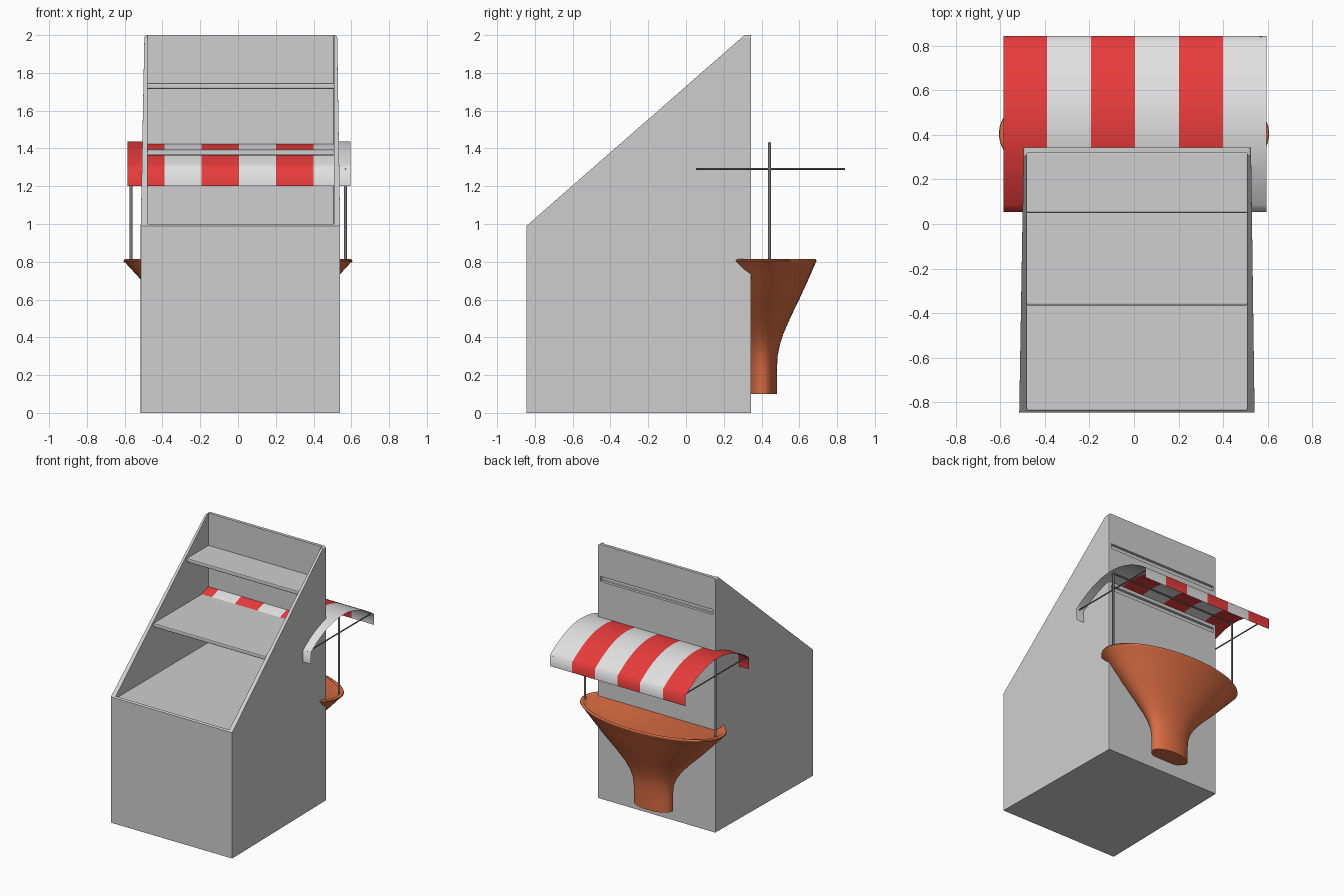
import bpy, bmesh
from math import cos, sin, tau, radians
from mathutils import Vector

old = bpy.data.objects.get("Cube")
if old:
    bpy.data.objects.remove(old, do_unlink=True)


def material(name, rgb):
    m = bpy.data.materials.new(name)
    m.use_nodes = True
    m.diffuse_color = (*rgb, 1)
    bsdf = next(n for n in m.node_tree.nodes if n.type == 'BSDF_PRINCIPLED')
    bsdf.inputs["Base Color"].default_value = (*rgb, 1)
    return m


GREY = material("light grey", (0.62, 0.62, 0.62))
WHITE = material("awning white", (0.75, 0.75, 0.75))
RED = material("awning red", (0.84, 0.047, 0.047))
ORANGE = material("terracotta", (0.68, 0.15, 0.055))
STEEL = material("dark steel", (0.2, 0.2, 0.2))


def add_object(name, bm, *mats):
    bmesh.ops.recalc_face_normals(bm, faces=bm.faces)
    mesh = bpy.data.meshes.new(name)
    bm.to_mesh(mesh)
    bm.free()
    for m in mats:
        mesh.materials.append(m)
    ob = bpy.data.objects.new(name, mesh)
    bpy.context.collection.objects.link(ob)
    return ob


def smooth(ob, angle):
    bpy.ops.object.select_all(action='DESELECT')
    ob.select_set(True)
    bpy.context.view_layer.objects.active = ob
    bpy.ops.object.shade_smooth_by_angle(angle=radians(angle))


def box(name, x, y, z, mat):
    bm = bmesh.new()
    bmesh.ops.create_cube(bm, size=1)
    for v in bm.verts:
        v.co = [(a + b) / 2 + c * (b - a) for (a, b), c in zip((x, y, z), v.co)]
    return add_object(name, bm, mat)


def rod(name, start, end, radius):
    a, b = Vector(start), Vector(end)
    bm = bmesh.new()
    bmesh.ops.create_cone(bm, cap_ends=True, segments=12, radius1=radius,
                          radius2=radius, depth=(b - a).length)
    turn = (b - a).to_track_quat('Z', 'Y')
    for v in bm.verts:
        v.co = turn @ v.co + (a + b) / 2
    smooth(add_object(name, bm, STEEL), 40)


def cut(target, cutter):
    mod = target.modifiers.new("cut", 'BOOLEAN')
    mod.operation = 'DIFFERENCE'
    mod.solver = 'EXACT'
    mod.object = cutter
    cutter.hide_render = True
    cutter.hide_viewport = True
    cutter.display_type = 'WIRE'


# Cabinet: sloped side profile, slightly narrower towards the back
FRONT, BACK = -0.845, 0.343
profile = [(FRONT, 0), (BACK, 0), (BACK, 2), (0.31, 2), (FRONT, 0.99)]
bm = bmesh.new()
sides = []
for x, taper in ((-0.515, 0.02), (0.541, -0.016)):
    sides.append([bm.verts.new((x + taper * (y - FRONT) / (BACK - FRONT), y, z))
                  for y, z in profile])
left, right = sides
bm.faces.new(left)
bm.faces.new(right)
for i in range(len(profile)):
    j = (i + 1) % len(profile)
    bm.faces.new((left[i], left[j], right[j], right[i]))
corners = [bm.edges.get((s[2], s[3])) for s in sides]
bmesh.ops.bevel(bm, geom=corners, offset=0.016, segments=3, affect='EDGES', profile=0.5)
cabinet = add_object("cabinet", bm, GREY)

# Hollow display space and rounded rim
INSIDE = (-0.48, 0.507)
cut(cabinet, box("display_space_cutter", INSIDE, (-0.834, 0.318), (0.982, 2.2), GREY))
rim = cabinet.modifiers.new("rounded rim", 'BEVEL')
rim.width = 0.004
rim.segments = 2
rim.limit_method = 'ANGLE'

# Shelves with matching grooves across the back
for name, y, top in (("lower", -0.365, 1.395), ("upper", 0.05, 1.747)):
    shelf = box(name + "_shelf", (-0.485, 0.512), (y, 0.325), (top - 0.032, top), GREY)
    edge = shelf.modifiers.new("soft edge", 'BEVEL')
    edge.width = 0.008
    edge.segments = 2
    cut(cabinet, box(name + "_groove_cutter", (-0.475, 0.505), (0.322, 0.4),
                     (top - 0.038, top + 0.002), GREY))

# Striped awning: shallow arch with a hanging valance on each long side
MID, HALF, PEAK, RISE = 0.448, 0.395, 1.438, 0.145
arch = [(MID - HALF, 1.2)]
for i in range(25):
    t = i / 12 - 1
    arch.append((MID + HALF * t, PEAK - RISE * t * t))
arch.append((MID + HALF, 1.21))
seams = [-0.585, -0.39, -0.192, 0.004, 0.202, 0.4, 0.595]
bm = bmesh.new()
rows = [[bm.verts.new((x, y, z)) for y, z in arch] for x in seams]
for s in range(len(seams) - 1):
    for i in range(len(arch) - 1):
        f = bm.faces.new((rows[s][i], rows[s + 1][i], rows[s + 1][i + 1], rows[s][i + 1]))
        f.material_index = s % 2
awning = add_object("awning", bm, RED, WHITE)
smooth(awning, 65)
cloth = awning.modifiers.new("cloth thickness", 'SOLIDIFY')
cloth.thickness = 0.004
cloth.use_rim = False

# Awning frame
POLE_Y = 0.442
for name, x in (("right", -0.566), ("left", 0.569)):
    rod(name + "_pole", (x, POLE_Y, 0.8), (x, POLE_Y, 1.432), 0.008)
    rod(name + "_crossbar", (x, MID - HALF, 1.291), (x, MID + HALF, 1.291), 0.005)
rod("ridge_bar", (-0.566, POLE_Y, 1.428), (0.569, POLE_Y, 1.428), 0.006)

# Flared oval counter
outline = [(0.076, 0.1), (0.076, 0.22), (0.08, 0.3), (0.092, 0.36), (0.111, 0.42),
           (0.148, 0.505), (0.195, 0.602), (0.24, 0.7), (0.28, 0.792), (0.286, 0.803),
           (0.285, 0.81), (0.28, 0.814), (0.274, 0.813), (0.27, 0.805)]
SEG = 64
bm = bmesh.new()
rings = [[bm.verts.new((2.12 * r * cos(tau * k / SEG), 0.405 + r * sin(tau * k / SEG), z))
          for k in range(SEG)] for r, z in outline]
for low, high in zip(rings, rings[1:]):
    for k in range(SEG):
        n = (k + 1) % SEG
        bm.faces.new((low[k], low[n], high[n], high[k]))
bm.faces.new(rings[0])
bm.faces.new(rings[-1])
smooth(add_object("counter", bm, ORANGE), 50)
